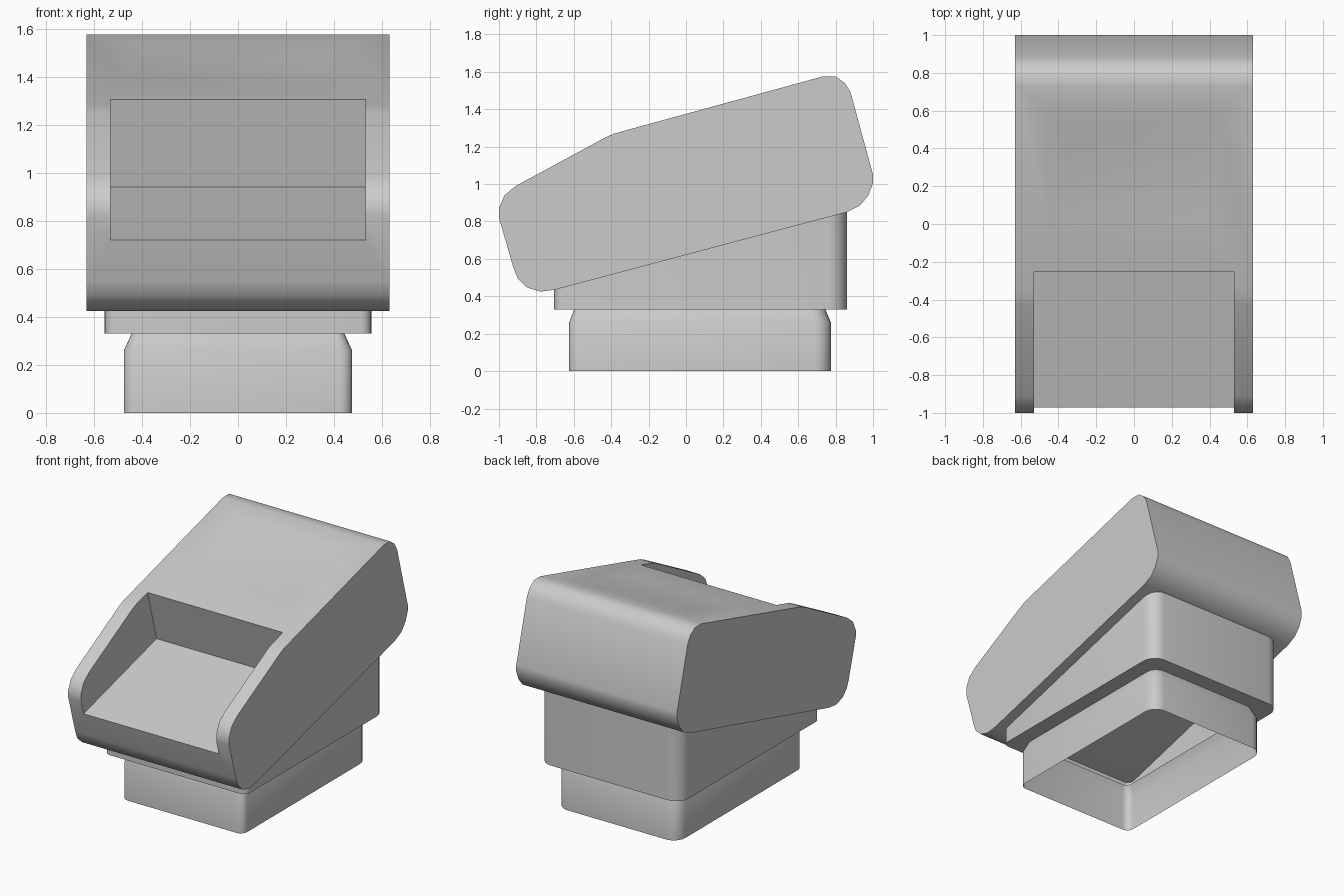
import bpy, bmesh, math

if "Cube" in bpy.data.objects:
    bpy.data.objects.remove(bpy.data.objects["Cube"])


def mesh_object(name, verts, faces):
    mesh = bpy.data.meshes.new(name)
    mesh.from_pydata(verts, [], faces)
    bm = bmesh.new()
    bm.from_mesh(mesh)
    bmesh.ops.recalc_face_normals(bm, faces=bm.faces)
    bm.to_mesh(mesh)
    bm.free()
    obj = bpy.data.objects.new(name, mesh)
    bpy.context.collection.objects.link(obj)
    return obj


def loft(name, rings, cap_start=True, cap_end=True):
    n = len(rings[0])
    verts = [p for ring in rings for p in ring]
    faces = [(r * n + i, r * n + (i + 1) % n, (r + 1) * n + (i + 1) % n, (r + 1) * n + i)
             for r in range(len(rings) - 1) for i in range(n)]
    if cap_start:
        faces.append(tuple(range(n)))
    if cap_end:
        faces.append(tuple(range(len(verts) - n, len(verts))))
    return mesh_object(name, verts, faces)


def side_prism(name, profile, half_width):
    return loft(name, [[(x, y, z) for y, z in profile] for x in (-half_width, half_width)])


def activate(obj):
    bpy.ops.object.select_all(action='DESELECT')
    obj.select_set(True)
    bpy.context.view_layer.objects.active = obj


def cut(obj, cutter):
    cutter.hide_render = True
    mod = obj.modifiers.new("cut", 'BOOLEAN')
    mod.operation = 'DIFFERENCE'
    mod.solver = 'EXACT'
    mod.object = cutter
    activate(obj)
    bpy.ops.object.modifier_apply(modifier=mod.name)
    bpy.data.objects.remove(cutter)


def shade(obj):
    activate(obj)
    bpy.ops.object.shade_smooth_by_angle(angle=math.radians(35))


def rounded_rect(half_x, y0, y1, r_front, r_back, z_at, steps=5):
    corners = [(half_x, y1, r_back, 0), (-half_x, y1, r_back, 90),
               (-half_x, y0, r_front, 180), (half_x, y0, r_front, 270)]
    pts = []
    for cx, cy, r, start in corners:
        ox = cx - math.copysign(r, cx)
        oy = cy - r if cy > 0 else cy + r
        for i in range(steps + 1):
            a = math.radians(start + 90 * i / steps)
            x, y = ox + r * math.cos(a), oy + r * math.sin(a)
            pts.append((x, y, z_at(y)))
    return pts


# Tilted housing, extruded from its side profile
profile = [(-1.0, 0.87), (-0.97, 0.94), (-0.91, 0.99), (-0.43, 1.25), (-0.39, 1.268),
           (-0.33, 1.285), (0.73, 1.575), (0.80, 1.575), (0.85, 1.54), (0.88, 1.49),
           (1.0, 1.05), (1.0, 1.005), (0.975, 0.94), (0.93, 0.885), (0.86, 0.85),
           (-0.70, 0.435), (-0.78, 0.425), (-0.85, 0.447), (-0.90, 0.495),
           (-0.922, 0.55), (-1.0, 0.82)]
housing = side_prism("housing", profile, 0.63)

# Open tray cut into the front
cut(housing, side_prism("tray_cutter",
                        [(-0.155, 0.94), (-0.30, 1.47), (-1.3, 1.47), (-1.3, 0.631)], 0.53))


# Very shallow dished panel on the sloping top
def panel_ring(hx, y0, y1, dz):
    return [(x, y, 1.3753 + 0.2736 * y + dz)
            for x, y in ((-hx, y0), (hx, y0), (hx, y1), (-hx, y1))]


cut(housing, loft("panel_cutter", [panel_ring(0.365, 0.03, 0.43, -0.012),
                                   panel_ring(0.535, -0.13, 0.79, 0.012)]))
shade(housing)

# Hollow stand: open-bottomed foot, ledge, and neck rising to the sloped underside
stand = loft("stand", [
    rounded_rect(0.475, -0.625, 0.775, 0.05, 0.09, lambda y: 0.0),
    rounded_rect(0.475, -0.625, 0.775, 0.05, 0.09, lambda y: 0.26),
    rounded_rect(0.443, -0.598, 0.745, 0.04, 0.08, lambda y: 0.33),
    rounded_rect(0.555, -0.705, 0.86, 0.045, 0.10, lambda y: 0.33),
    rounded_rect(0.555, -0.705, 0.86, 0.045, 0.10, lambda y: 0.6225 + 0.266 * y),
], cap_start=False, cap_end=False)
shade(stand)
